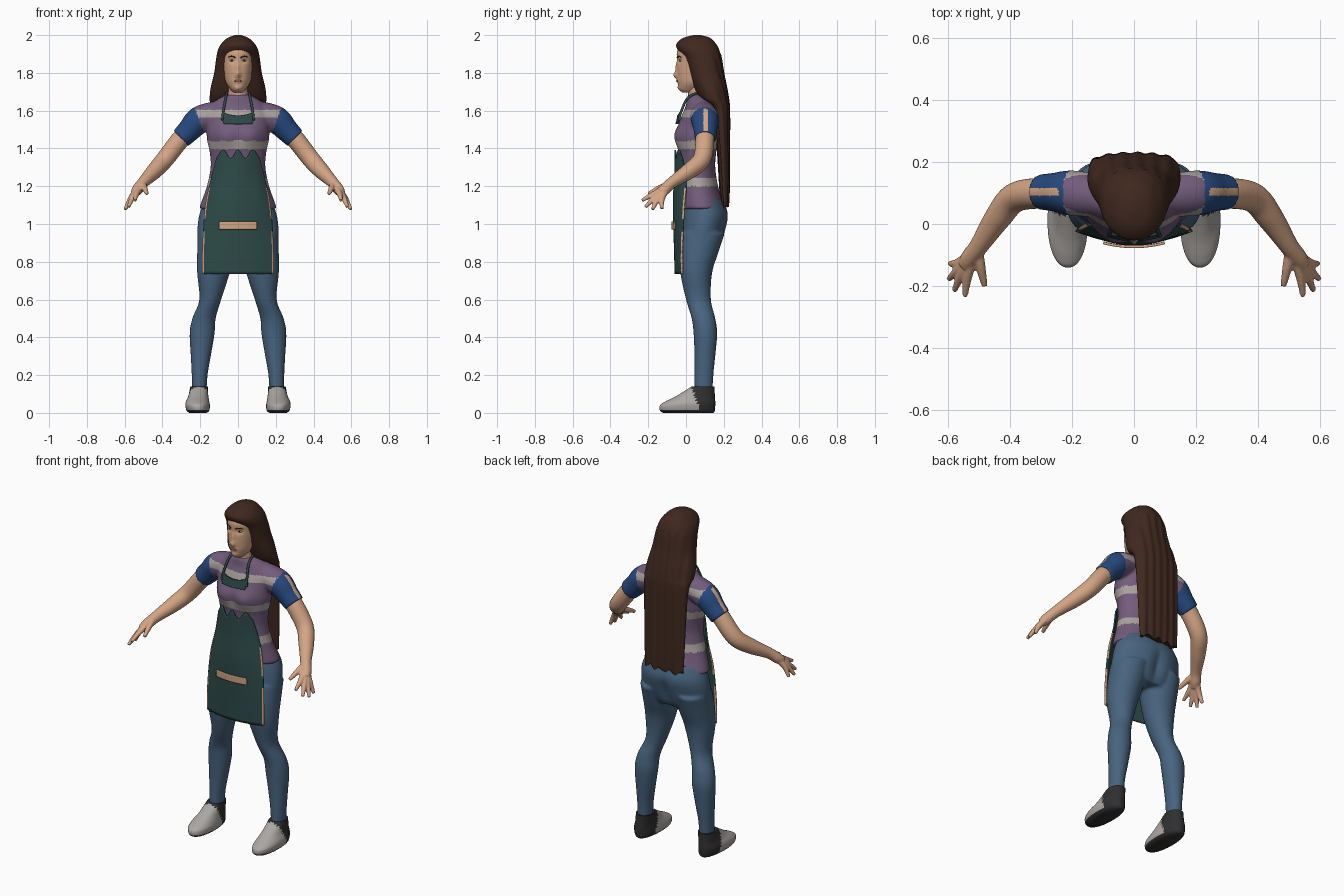
import bpy, bmesh, math
from mathutils import Vector

cube = bpy.data.objects.get("Cube")
if cube:
    bpy.data.objects.remove(cube, do_unlink=True)


def material(name, hexa):
    srgb = [int(hexa[i:i + 2], 16) / 255 for i in (0, 2, 4)]
    col = [c / 12.92 if c < 0.04 else ((c + 0.055) / 1.055) ** 2.4 for c in srgb] + [1]
    m = bpy.data.materials.new(name)
    m.use_nodes = True
    m.diffuse_color = col
    m.node_tree.nodes["Principled BSDF"].inputs["Base Color"].default_value = col
    return m


PURPLE, STRIPE = material("shirt_purple", "735c7c"), material("stripe_grey", "aaa29e")
BLUE, DENIM = material("sleeve_blue", "274a80"), material("denim", "48647f")
GREEN, HAIR = material("apron_green", "2d4a48"), material("hair_brown", "40281f")
SKIN, LIPS = material("skin", "d4a585"), material("lip_brown", "a87260")
GREY, DARK = material("shoe_grey", "aca7a3"), material("dark_rubber", "2f2f31")


# ---------- helpers ----------
def spline(rows, steps):
    """Catmull-Rom interpolation through rows of numbers."""
    out = []
    for i in range(len(rows) - 1):
        a, b, c, d = rows[max(i - 1, 0)], rows[i], rows[i + 1], rows[min(i + 2, len(rows) - 1)]
        for s in range(steps):
            t = s / steps
            out.append([q + t / 2 * (r - p + t * (2 * p - 5 * q + 4 * r - w + t * (3 * (q - r) + w - p)))
                        for p, q, r, w in zip(a, b, c, d)])
    return out + [list(rows[-1])]


def stack(rows, side=1, n=48, power=2.0, steps=6):
    """Level rings from rows of z, centre x, half width, front y, back y."""
    rings = []
    for z, cx, rx, yf, yb in spline(rows, steps):
        ring = []
        for k in range(n):
            a = 2 * math.pi * k / n
            c, s = (math.copysign(abs(f) ** (2 / power), f) for f in (math.cos(a), math.sin(a)))
            ring.append(Vector((side * cx + rx * c, (yf + yb) / 2 + (yb - yf) / 2 * s, z)))
        rings.append(ring)
    return rings


def tube(points, side=1, n=16, steps=6):
    """Round rings along a path of x, y, z, radius."""
    pts = spline(points, steps)
    pos = [Vector((side * p[0], p[1], p[2])) for p in pts]
    rings = []
    for i, p in enumerate(pos):
        q = (pos[min(i + 1, len(pos) - 1)] - pos[max(i - 1, 0)]).to_track_quat('Z', 'Y')
        rings.append([p + q @ Vector((math.cos(a), math.sin(a), 0)) * pts[i][3]
                      for a in (2 * math.pi * k / n for k in range(n))])
    return rings


def finish(ob, mats, rule=None):
    me = ob.data
    me.materials.clear()
    for m in mats:
        me.materials.append(m)
    for f in me.polygons:
        f.material_index = rule(f.center, f.normal) if rule else 0
    me.shade_smooth()
    me.set_sharp_from_angle(angle=math.radians(50))
    return ob


def build(name, parts, mats, rule=None, warp=None, voxel=0):
    """Skin each ring list with caps; optionally fuse everything into one surface."""
    bm = bmesh.new()
    for rings in parts:
        vs = [[bm.verts.new(p) for p in ring] for ring in rings]
        for a, b in zip(vs, vs[1:]):
            for k in range(len(a)):
                j = (k + 1) % len(a)
                bm.faces.new((a[k], a[j], b[j], b[k]))
        bm.faces.new(vs[0])
        bm.faces.new(vs[-1])
    if warp:
        for v in bm.verts:
            warp(v.co)
    bmesh.ops.recalc_face_normals(bm, faces=bm.faces)
    me = bpy.data.meshes.new(name)
    bm.to_mesh(me)
    bm.free()
    ob = bpy.data.objects.new(name, me)
    bpy.context.collection.objects.link(ob)
    if voxel:
        mod = ob.modifiers.new("fuse", 'REMESH')
        mod.mode, mod.voxel_size = 'VOXEL', voxel
        soft = ob.modifiers.new("soften", 'SMOOTH')
        soft.iterations = 3
        fused = bpy.data.meshes.new_from_object(ob.evaluated_get(bpy.context.evaluated_depsgraph_get()))
        ob.modifiers.clear()
        ob.data = fused
    return finish(ob, mats, rule)


def bump(co, x, z, sx, sz, dy):
    co.y += dy * math.exp(-((abs(co.x) - x) / sx) ** 2 - ((co.z - z) / sz) ** 2)


def sheet(name, rows, mats, top=None, rule=None, n=40):
    """Curved cloth from rows of z, half width, centre y, bend."""
    bm = bmesh.new()
    grid = []
    for z, hw, y, bend in spline(rows, 6):
        line = []
        for k in range(n + 1):
            u = 2 * k / n - 1
            x = u * hw
            lift = top(u) * (z - rows[0][0]) / (rows[-1][0] - rows[0][0]) if top else 0
            line.append(bm.verts.new((x, y + bend * x * x, z + lift)))
        grid.append(line)
    for a, b in zip(grid, grid[1:]):
        for k in range(n):
            bm.faces.new((a[k], a[k + 1], b[k + 1], b[k]))
    me = bpy.data.meshes.new(name)
    bm.to_mesh(me)
    bm.free()
    ob = bpy.data.objects.new(name, me)
    bpy.context.collection.objects.link(ob)
    finish(ob, mats, rule)
    ob.modifiers.new("thickness", 'SOLIDIFY').thickness = 0.008
    return ob


def ball(name, loc, size, mat):
    bpy.ops.mesh.primitive_uv_sphere_add(segments=16, ring_count=10, location=loc)
    ob = bpy.context.object
    ob.name, ob.scale = name, size
    finish(ob, [mat])


# ---------- shirt: torso and sleeves fused ----------
torso = [(1.08, 0, .2, -.03, .205), (1.1, 0, .2, -.03, .2), (1.2, 0, .165, -.035, .17), (1.3, 0, .145, -.035, .155),
         (1.38, 0, .15, -.04, .16), (1.45, 0, .165, -.045, .17), (1.5, 0, .165, -.045, .175),
         (1.58, 0, .165, -.02, .175), (1.63, 0, .145, 0, .165), (1.665, 0, .1, .005, .15), (1.685, 0, .06, .01, .13)]
sleeve = [(.1, .09, 1.585, .068), (.2, .1, 1.553, .073), (.26, .103, 1.495, .062), (.302, .103, 1.453, .057)]


def shirt_rule(c, n):
    x = abs(c.x)
    if c.z > 1.41 and x > .175 + (c.z - 1.46) * .35:
        return 3 if x > .245 and abs(c.y - .103) < .013 and n.z > 0 else 2
    return int(any(lo < c.z < hi for lo, hi in ((1.2, 1.245), (1.395, 1.44), (1.565, 1.605))))


def bust(co):
    if co.y < .03:
        bump(co, .07, 1.46, .06, .055, -.025)


build("shirt", [stack(torso), tube(sleeve, 1, 32), tube(sleeve, -1, 32)],
      [PURPLE, STRIPE, BLUE, SKIN], shirt_rule, bust, voxel=.008)

# ---------- jeans: hips and legs fused ----------
hips = [(.86, 0, .2, -.03, .165), (.9, 0, .212, -.035, .19), (.97, 0, .215, -.03, .213),
        (1.05, 0, .205, -.02, .225), (1.13, 0, .175, 0, .195)]
leg = [(.1, .205, .038, .045, .14), (.2, .203, .042, .045, .145), (.3, .197, .053, .045, .155),
       (.42, .19, .066, .04, .165), (.5, .18, .062, .03, .155), (.6, .147, .058, 0, .132),
       (.74, .13, .086, -.03, .138), (.85, .117, .099, -.035, .172), (.95, .112, .1, -.02, .205)]


def seat(co):
    if co.y > .1:
        bump(co, 0, .95, .03, .09, -.02)


build("jeans", [stack(hips), stack(leg), stack(leg, -1)], [DENIM], warp=seat, voxel=.009)

# ---------- shoes, arms and hands ----------
shoe = [(0, .212, .045, -.12, .145), (.012, .212, .06, -.138, .153), (.04, .214, .065, -.138, .155),
        (.06, .214, .062, -.11, .155), (.09, .21, .053, -.05, .153), (.14, .206, .046, .03, .15)]
arm = [(.24, .1, 1.5, .05), (.3, .1, 1.453, .05), (.385, .085, 1.345, .048), (.44, .02, 1.283, .043),
       (.5, -.07, 1.222, .031), (.53, -.11, 1.185, .03), (.545, -.135, 1.165, .024)]
knuckles = [(.535, -.16, 1.165), (.553, -.155, 1.15), (.563, -.143, 1.142), (.565, -.125, 1.14)]
tips = [(.546, -.233, 1.125), (.58, -.215, 1.09), (.598, -.178, 1.076), (.594, -.128, 1.08)]


def shoe_rule(c, n):
    return int(c.z < .018 or c.y > .03 + (.13 - c.z) * .4)


for side, word in ((1, "left"), (-1, "right")):
    build(word + "_shoe", [stack(shoe, side, power=2.2)], [GREY, DARK], shoe_rule)
    digits = [tube([(.51, -.085, 1.21, .018), (*k, .016), (*t, .009)], side, 12) for k, t in zip(knuckles, tips)]
    thumb = tube([(.505, -.08, 1.215, .018), (.495, -.14, 1.19, .016), (.482, -.2, 1.16, .01)], side, 12)
    build(word + "_arm", [tube(arm, side, 24), thumb] + digits, [SKIN], voxel=.005)

# ---------- head ----------
skull = [(1.695, 0, .022, -.018, .06), (1.715, 0, .042, -.036, .09), (1.75, 0, .064, -.043, .12),
         (1.8, 0, .074, -.047, .14), (1.86, 0, .08, -.047, .15), (1.92, 0, .078, -.045, .15), (1.965, 0, .05, 0, .12)]


def face(co):
    if co.y < .03:
        bump(co, 0, 1.787, .013, .017, -.019)
        bump(co, 0, 1.825, .01, .03, -.009)
        bump(co, .032, 1.865, .017, .013, .009)
        bump(co, 0, 1.756, .025, .01, -.005)
        bump(co, 0, 1.718, .022, .014, -.006)


build("head", [stack(skull, n=96, steps=8)], [SKIN], warp=face)
build("neck", [stack([(1.6, 0, .06, .01, .12), (1.68, 0, .053, .012, .115), (1.77, 0, .05, 0, .11)])], [SKIN])
for side, word in ((1, "left"), (-1, "right")):
    ball(word + "_eye", (side * .032, -.028, 1.865), (.013, .006, .006), GREY)
    ball(word + "_iris", (side * .032, -.032, 1.865), (.005, .004, .005), DARK)
    build(word + "_eyebrow", [tube([(.014, -.047, 1.881, .003), (.034, -.037, 1.888, .004),
                                    (.052, -.024, 1.882, .002)], side, 8)], [HAIR])
ball("lips", (0, -.047, 1.757), (.022, .006, .006), LIPS)

# ---------- long hair ----------
locks = [(1.1, 0, .128, .188, .226), (1.2, 0, .132, .178, .23), (1.4, 0, .138, .165, .231),
         (1.6, 0, .144, .14, .231), (1.66, 0, .15, .075, .226), (1.72, 0, .145, .042, .216),
         (1.8, 0, .126, .012, .2), (1.88, 0, .115, -.016, .187), (1.925, 0, .105, -.046, .175),
         (1.955, 0, .088, -.05, .158), (1.985, 0, .056, -.015, .128), (2.0, 0, .015, .04, .08)]


def strands(co):
    if co.z < 1.9 and co.y > .1:
        co.y += .003 * math.sin(co.x * 130)
    if co.z < 1.18:
        co.z += .012 * math.sin(co.x * 95)


build("long_hair", [stack(locks, n=96, power=2.2)], [HAIR], warp=strands)

# ---------- apron ----------
skirt = [(.735, .19, -.06, 1), (.9, .188, -.065, 1.2), (1.1, .175, -.07, 1.9),
         (1.25, .145, -.062, 2.8), (1.37, .115, -.06, 2.8)]
sheet("apron_skirt", skirt, [GREEN, SKIN], lambda u: .022 * math.cos(u * 9),
      lambda c, n: int(abs(c.x) > .95 * (.19 - max(0, c.z - 1) * .16)))
sheet("apron_bib", [(1.53, .075, -.056, 2), (1.55, .085, -.051, 2), (1.575, .085, -.046, 2)], [GREEN],
      lambda u: .02 * u * u)
sheet("pocket_trim", [(.972, .1, -.077, 1.3), (1.012, .1, -.078, 1.3)], [SKIN])
for side, word in ((1, "left"), (-1, "right")):
    build(word + "_apron_strap", [tube([(.083, -.038, 1.55, .007), (.077, -.024, 1.6, .007),
                                        (.066, .008, 1.665, .007), (.058, .06, 1.695, .006)], side, 8)], [GREEN])
